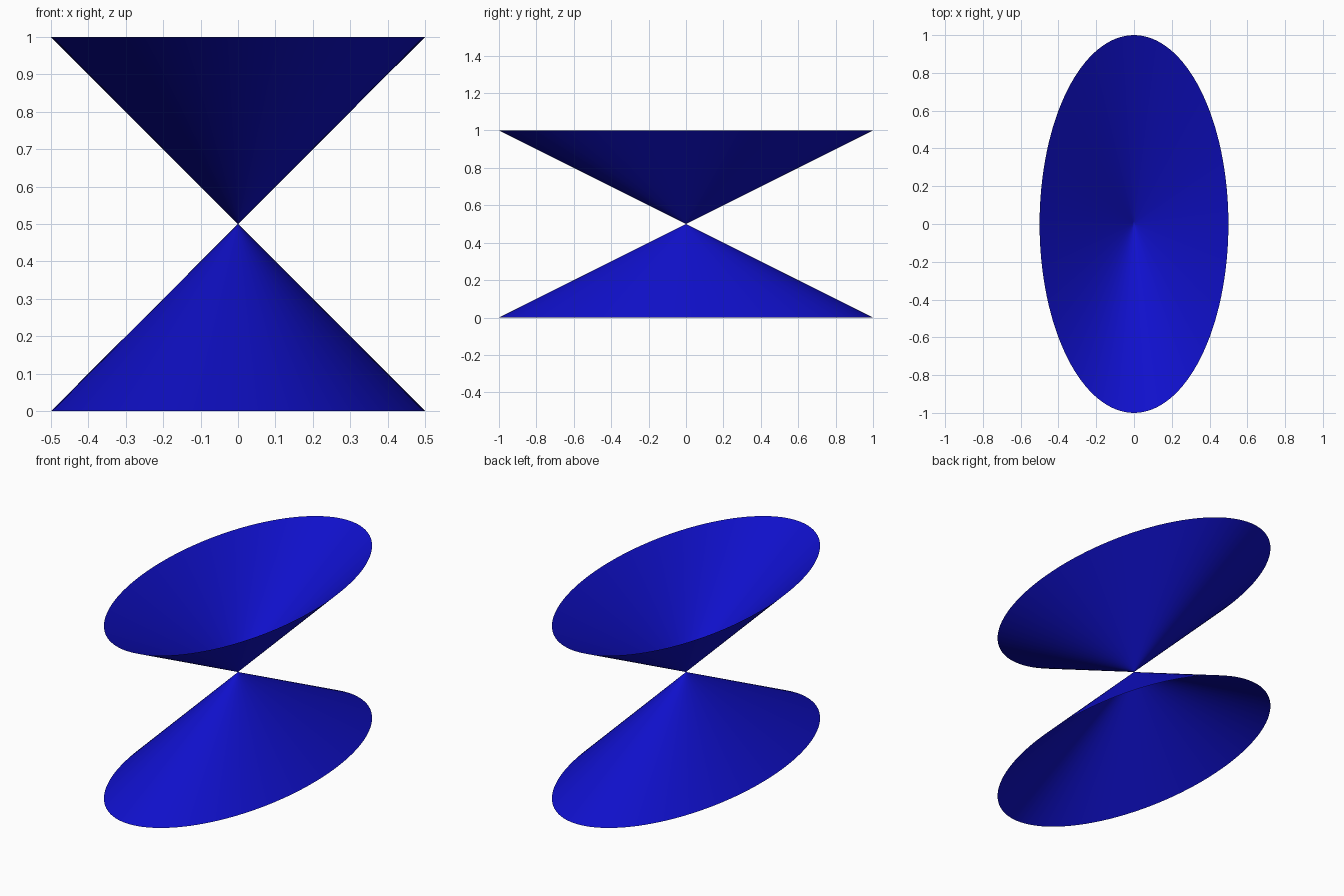
import bpy, bmesh
from math import cos, sin, tau

if "Cube" in bpy.data.objects:
    bpy.data.objects.remove(bpy.data.objects["Cube"])

SIDES = 128
RX, RY, HALF = 0.5, 1.0, 0.5
STEPS = (1.0, 0.75, 0.5, 0.25, 0.08, 0.015)  # ring sizes, rim to apex

blue = bpy.data.materials.new("blue")
blue.diffuse_color = (0.005, 0.005, 0.6, 1)
blue.use_nodes = True
blue.node_tree.nodes["Principled BSDF"].inputs["Base Color"].default_value = blue.diffuse_color


def open_cone(name, direction):
    """Open elliptical cone from the shared apex at mid height, up (+1) or down (-1)."""
    bm = bmesh.new()
    rings = [[bm.verts.new((RX * t * cos(tau * i / SIDES),
                            RY * t * sin(tau * i / SIDES),
                            HALF + direction * HALF * t))
              for i in range(SIDES)] for t in STEPS]
    apex = bm.verts.new((0, 0, HALF))

    def face(*verts):
        # keep normals pointing outwards on both halves
        bm.faces.new(verts if direction < 0 else verts[::-1])

    for outer, inner in zip(rings, rings[1:]):
        for i in range(SIDES):
            j = (i + 1) % SIDES
            face(outer[i], outer[j], inner[j], inner[i])
    for i in range(SIDES):
        face(rings[-1][i], rings[-1][(i + 1) % SIDES], apex)

    for f in bm.faces:
        f.smooth = True
    mesh = bpy.data.meshes.new(name)
    bm.to_mesh(mesh)
    bm.free()
    mesh.materials.append(blue)
    obj = bpy.data.objects.new(name, mesh)
    bpy.context.collection.objects.link(obj)


# Lower half opens downwards, upper half opens upwards
open_cone("lower_cone", -1)
open_cone("upper_cone", 1)
